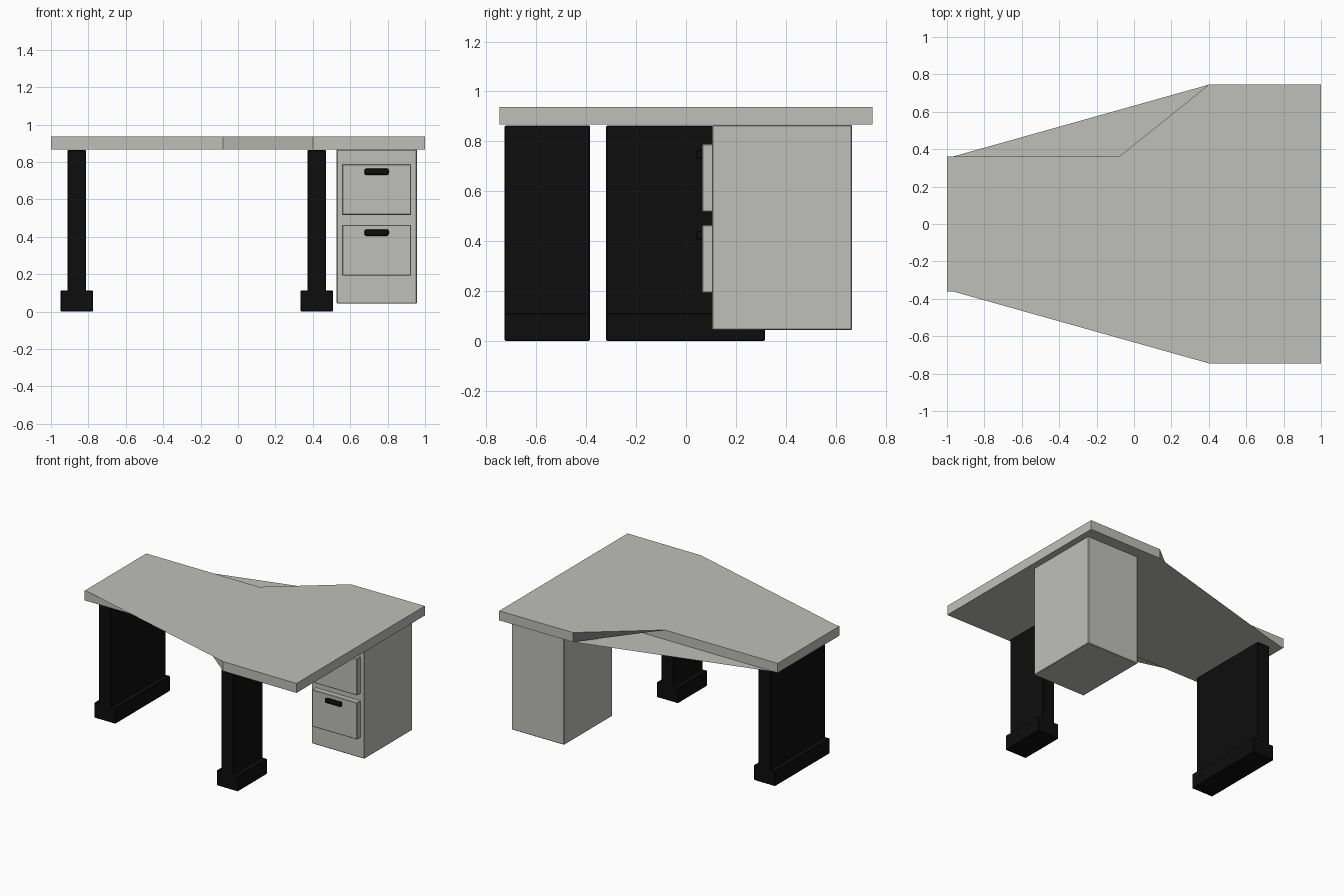
import bpy
import bmesh

cube = bpy.data.objects.get("Cube")
if cube:
    bpy.data.objects.remove(cube, do_unlink=True)


def material(name, colour):
    m = bpy.data.materials.new(name)
    m.use_nodes = True
    m.diffuse_color = colour
    m.node_tree.nodes["Principled BSDF"].inputs["Base Color"].default_value = colour
    return m


GREY = material("light grey", (0.52, 0.52, 0.49, 1))
BLACK = material("black", (0.004, 0.004, 0.004, 1))


def add_object(name, bm, mat):
    mesh = bpy.data.meshes.new(name)
    bm.to_mesh(mesh)
    bm.free()
    mesh.materials.append(mat)
    obj = bpy.data.objects.new(name, mesh)
    bpy.context.collection.objects.link(obj)
    return obj


def box(name, xs, ys, zs, mat, bevel=0.004, segments=1):
    """Box between pairs of limits, with softened edges."""
    bm = bmesh.new()
    bmesh.ops.create_cube(bm, size=1)
    for v in bm.verts:
        v.co = [lim[0] if c < 0 else lim[1] for c, lim in zip(v.co, (xs, ys, zs))]
    obj = add_object(name, bm, mat)
    mod = obj.modifiers.new("soft edges", "BEVEL")
    mod.width = bevel
    mod.segments = segments
    return obj


# Worktop: notched slab, front notch covered on top, rear notch covered below
LOW, HIGH = 0.867, 0.937
outline = {
    "end_front": (-1, -0.36), "taper_front": (-0.97, -0.36),
    "notch_front": (-0.08, -0.36), "wing_front": (0.4, -0.745),
    "corner_front": (1, -0.747), "corner_back": (1, 0.747),
    "wing_back": (0.4, 0.745), "notch_back": (-0.08, 0.36),
    "taper_back": (-0.97, 0.36), "end_back": (-1, 0.36),
}
bm = bmesh.new()
top = {k: bm.verts.new((*p, HIGH)) for k, p in outline.items()}
bottom = {k: bm.verts.new((*p, LOW)) for k, p in outline.items()}
bottom["notch_back"].co.x = 0.26
keys = list(outline)
bm.faces.new([top[k] for k in keys if k != "notch_front"])
bm.faces.new([bottom[k] for k in reversed(keys) if k != "notch_back"])
for a, b in zip(keys, keys[1:] + keys[:1]):
    bm.faces.new((bottom[a], bottom[b], top[b], top[a]))
add_object("worktop", bm, GREY)

# Panel legs with wider feet
for name, x, ys in (("end_leg", -0.862, (-0.32, 0.317)),
                    ("front_leg", 0.421, (-0.727, -0.385))):
    box(name, (x - 0.05, x + 0.05), ys, (0.1, 0.864), BLACK)
    box(name + "_foot", (x - 0.087, x + 0.087), ys, (0, 0.112), BLACK)

# Drawer pedestal
box("pedestal", (0.527, 0.957), (0.105, 0.666), (0.043, 0.866), GREY)
for name, z in (("lower", 0.192), ("upper", 0.517)):
    box(name + "_drawer", (0.557, 0.926), (0.064, 0.11), (z, z + 0.272), GREY)
    box(name + "_handle", (0.676, 0.806), (0.04, 0.068),
        (z + 0.213, z + 0.248), BLACK, 0.01, 2)
